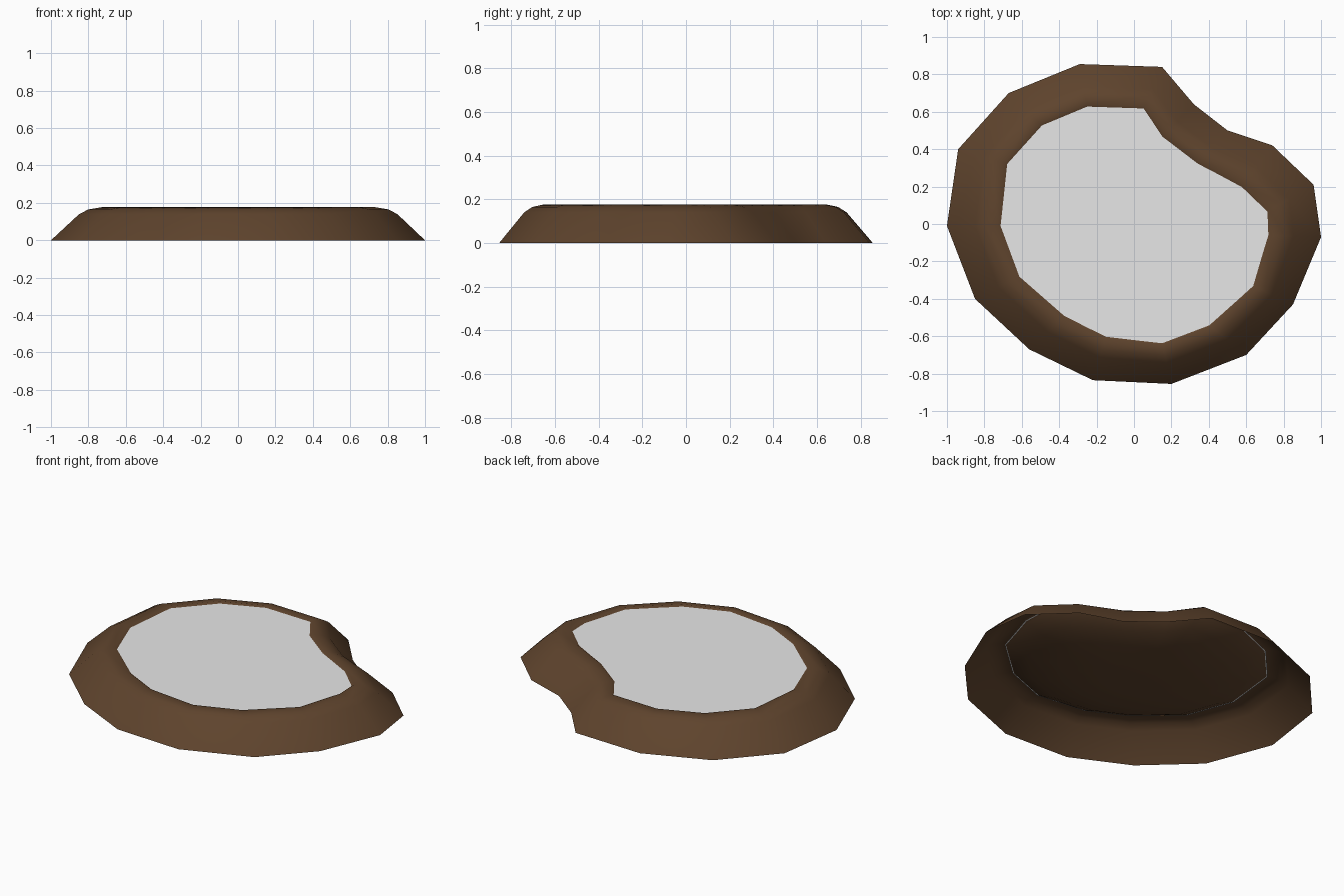
import bpy
import bmesh
from mathutils import Vector

if "Cube" in bpy.data.objects:
    bpy.data.objects.remove(bpy.data.objects["Cube"])

# Matching outlines: foot of the bank and water edge
OUTER = [(-.29, .855), (.15, .84), (.32, .64), (.50, .50), (.74, .42), (.96, .21),
         (1.0, -.07), (.85, -.43), (.60, -.70), (.20, -.855), (-.22, -.835),
         (-.56, -.67), (-.85, -.40), (-1.0, -.01), (-.94, .40), (-.67, .70)]
INNER = [(-.25, .625), (.05, .615), (.15, .465), (.34, .32), (.575, .195), (.71, .065),
         (.715, -.06), (.635, -.33), (.40, -.54), (.15, -.635), (-.15, -.60),
         (-.37, -.49), (-.61, -.28), (-.71, -.01), (-.675, .32), (-.49, .525)]
CENTRE = Vector((-.08, -.06))


def material(name, rgb):
    m = bpy.data.materials.new(name)
    m.diffuse_color = (*rgb, 1)
    m.use_nodes = True
    m.node_tree.nodes["Principled BSDF"].inputs["Base Color"].default_value = m.diffuse_color
    return m


def ring(bm, t, z):
    """Blend from outer (t=0) to inner (t=1) outline at height z."""
    return [bm.verts.new(Vector((*o, z)).lerp(Vector((*i, z)), t))
            for o, i in zip(OUTER, INNER)]


def bed_ring(bm, s, z):
    """Inner outline shrunk towards the centre."""
    return [bm.verts.new((*CENTRE.lerp(Vector(i), s), z)) for i in INNER]


def finish(bm, name, mat):
    bmesh.ops.recalc_face_normals(bm, faces=bm.faces[:])
    me = bpy.data.meshes.new(name)
    bm.to_mesh(me)
    bm.free()
    me.materials.append(mat)
    ob = bpy.data.objects.new(name, me)
    bpy.context.collection.objects.link(ob)
    if sum(p.normal.z for p in me.polygons) < 0:
        me.flip_normals()
    return ob


# Earth bank with rounded crest and a shallow bowl bed, open underneath
bm = bmesh.new()
profile = [(0, 0), (.52, .14), (.69, .165), (.94, .177), (1.02, .162)]
rings = [ring(bm, t, z) for t, z in profile]
rings += [bed_ring(bm, s, z) for s, z in [(.85, .125), (.6, .095), (.3, .085)]]
n = len(OUTER)
for a, b in zip(rings, rings[1:]):
    for k in range(n):
        j = (k + 1) % n
        bm.faces.new((a[j], a[k], b[k], b[j]))
bm.faces.new(rings[-1])
for f in bm.faces:
    f.smooth = True
bank = finish(bm, "earth_bank", material("earth brown", (.113, .057, .026)))

# Flat water sheet, tucked slightly into the bank
bm = bmesh.new()
bm.faces.new(ring(bm, .96, .168))
finish(bm, "water_surface", material("pale grey", (.8, .8, .8)))
